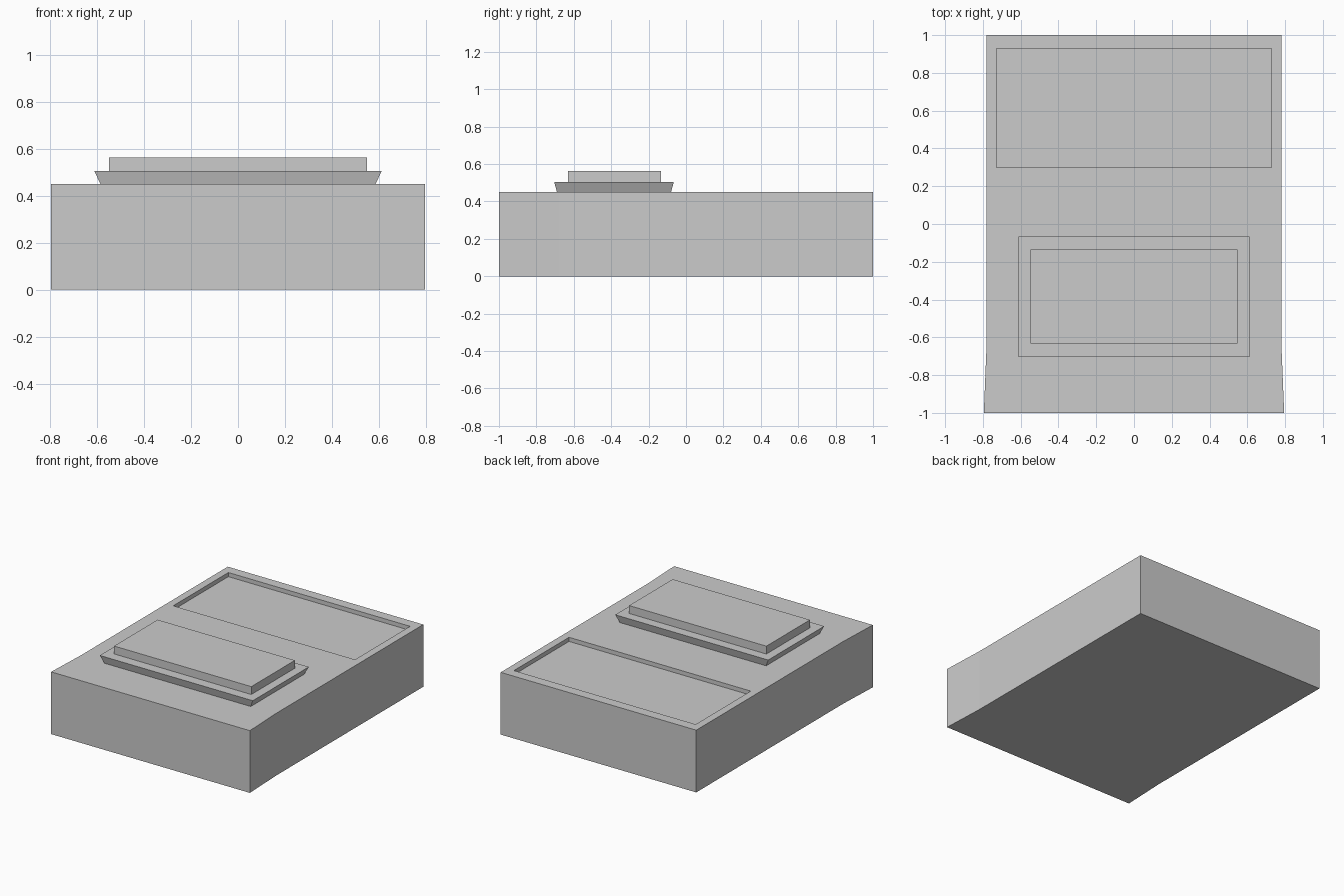
import bpy
import bmesh

if "Cube" in bpy.data.objects:
    bpy.data.objects.remove(bpy.data.objects["Cube"])


def prism(name, outline, z0, z1, top_scale=(1, 1)):
    """Extrude a flat outline upward, optionally flaring the top about its centre."""
    bm = bmesh.new()
    base = bm.faces.new([bm.verts.new((x, y, z0)) for x, y in outline])
    centre = base.calc_center_bounds()
    top = bmesh.ops.extrude_face_region(bm, geom=[base], use_keep_orig=True)["geom"]
    for v in (g for g in top if isinstance(g, bmesh.types.BMVert)):
        v.co.x = centre.x + (v.co.x - centre.x) * top_scale[0]
        v.co.y = centre.y + (v.co.y - centre.y) * top_scale[1]
        v.co.z = z1
    bmesh.ops.recalc_face_normals(bm, faces=bm.faces)
    mesh = bpy.data.meshes.new(name)
    bm.to_mesh(mesh)
    bm.free()
    obj = bpy.data.objects.new(name, mesh)
    bpy.context.collection.objects.link(obj)
    return obj


def rect(half_x, y0, y1):
    return [(-half_x, y0), (half_x, y0), (half_x, y1), (-half_x, y1)]


# Case: sides widen slightly towards the front
side = [(0.795, -1), (0.782, -0.68), (0.782, 1)]
body = prism("body", side + [(-x, y) for x, y in reversed(side)], 0, 0.45)

# Shallow recess in the rear half of the top
cutter = prism("recess_cutter", rect(0.727, 0.298, 0.928), 0.42, 0.6)
cutter.hide_render = True
cutter.hide_set(True)
cut = body.modifiers.new("recess", "BOOLEAN")
cut.operation = "DIFFERENCE"
cut.solver = "EXACT"
cut.object = cutter
bpy.context.view_layer.objects.active = body
bpy.ops.object.modifier_apply(modifier=cut.name)
bpy.data.objects.remove(cutter)

# Raised pad: flared flange with a flat plate on top
prism("flange", rect(0.585, -0.69, -0.08), 0.45, 0.505, (0.612 / 0.585, 0.64 / 0.61))
prism("top_plate", rect(0.549, -0.632, -0.134), 0.505, 0.562)
